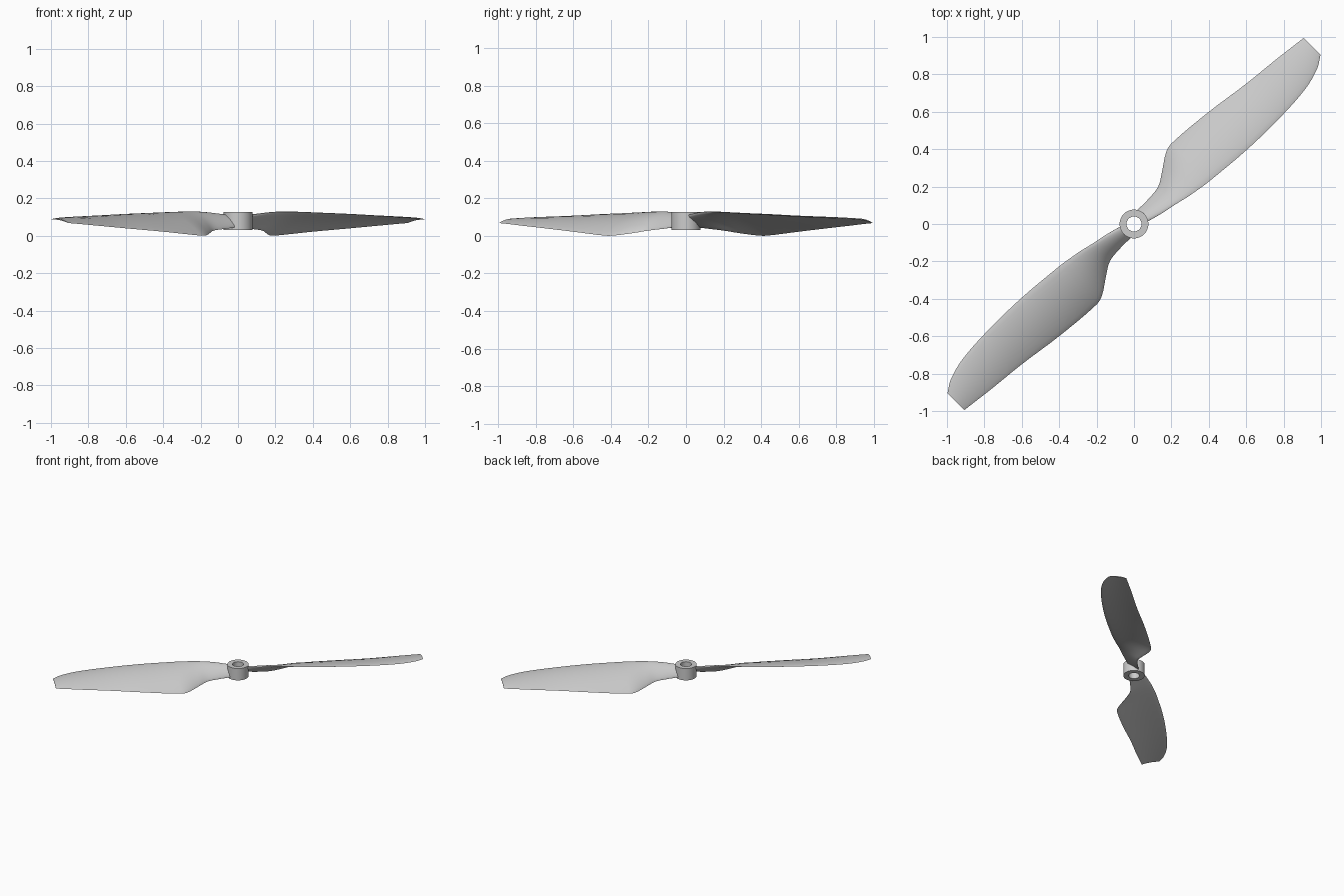
import bpy
import bmesh
import math
from mathutils import Matrix, Vector

cube = bpy.data.objects.get("Cube")
if cube:
    bpy.data.objects.remove(cube, do_unlink=True)

grey = bpy.data.materials.new("light grey plastic")
grey.use_nodes = True
grey.diffuse_color = (0.6, 0.6, 0.6, 1)
grey.node_tree.nodes["Principled BSDF"].inputs["Base Color"].default_value = (0.6, 0.6, 0.6, 1)


def finish(bm, name, angle):
    """Turn a bmesh into a shaded, coloured object."""
    bmesh.ops.recalc_face_normals(bm, faces=bm.faces)
    mesh = bpy.data.meshes.new(name)
    bm.to_mesh(mesh)
    bm.free()
    mesh.materials.append(grey)
    obj = bpy.data.objects.new(name, mesh)
    bpy.context.collection.objects.link(obj)
    bpy.ops.object.select_all(action="DESELECT")
    obj.select_set(True)
    bpy.context.view_layer.objects.active = obj
    bpy.ops.object.shade_smooth_by_angle(angle=math.radians(angle))
    return obj


# Blade stations: radius, trailing offset and height, leading offset and height, thickness
STATIONS = [Vector(s) for s in (
    (.055, -.04, .045, .04, .11, .032),
    (.15, -.04, .036, .066, .122, .03),
    (.233, -.05, .028, .083, .128, .026),
    (.304, -.092, .015, .1, .128, .024),
    (.389, -.148, .002, .115, .126, .022),
    (.445, -.163, .001, .123, .124, .021),
    (.707, -.141, .022, .146, .115, .018),
    (.955, -.106, .04, .15, .105, .014),
    (1.16, -.085, .055, .137, .097, .011),
    (1.28, -.07, .064, .105, .092, .009),
    (1.344, -.062, .068, .066, .088, .007),
)]


def slope(i):
    a, b = STATIONS[max(i - 1, 0)], STATIONS[min(i + 1, len(STATIONS) - 1)]
    return (b - a) / (b[0] - a[0])


def smooth_stations(steps):
    """Cubic interpolation between the blade stations."""
    result = []
    for i in range(len(STATIONS) - 1):
        a, b = STATIONS[i], STATIONS[i + 1]
        span = b[0] - a[0]
        for k in range(steps):
            u = k / steps
            v = 1 - u
            result.append(a * (v * v * (1 + 2 * u)) + b * (u * u * (1 + 2 * v))
                          + slope(i) * (span * u * v * v) - slope(i + 1) * (span * v * u * u))
    return result + [STATIONS[-1]]


def section(station, count=10):
    """Cambered aerofoil loop from trailing edge over the top and back below."""
    radius, trail_t, trail_z, lead_t, lead_z, thick = station
    trail = Vector((radius, trail_t, trail_z))
    chord = Vector((radius, lead_t, lead_z)) - trail
    normal = Vector((0, -chord.z, chord.y)).normalized()
    camber = 0.06 * chord.length
    loop = []
    for k in range(2 * count):
        angle = math.pi * k / count
        along = (1 - math.cos(angle)) / 2
        half = math.sin(angle) * thick / 2 * (0.65 + 0.35 * along)
        lift = 4 * camber * along * (1 - along) + half
        loop.append(trail + chord * along + normal * lift)
    return loop


def make_blade(name, heading):
    bm = bmesh.new()
    # Local y points to the trailing-to-leading side, so mirror it into the world
    turn = Matrix.Rotation(heading, 4, "Z") @ Matrix.Scale(-1, 4, Vector((0, 1, 0)))
    rings = [[bm.verts.new(turn @ p) for p in section(s)] for s in smooth_stations(4)]
    for a, b in zip(rings, rings[1:]):
        for i in range(len(a)):
            j = (i + 1) % len(a)
            bm.faces.new((a[i], a[j], b[j], b[i]))
    bm.faces.new(rings[0])
    bm.faces.new(rings[-1])
    return finish(bm, name, 40)


# Two opposite blades along the diagonal
make_blade("back_left_blade", math.pi / 4)
make_blade("front_right_blade", math.pi * 5 / 4)

# Hub ring with a through hole
SIDES = 48
OUTER, INNER, BOTTOM, TOP = 0.077, 0.04, 0.032, 0.126
bm = bmesh.new()
profile = [(INNER, BOTTOM), (OUTER, BOTTOM), (OUTER, TOP), (INNER, TOP)]
rings = []
for i in range(SIDES):
    a = math.tau * i / SIDES
    rings.append([bm.verts.new((r * math.cos(a), r * math.sin(a), z)) for r, z in profile])
for i, a in enumerate(rings):
    b = rings[(i + 1) % SIDES]
    for k in range(len(profile)):
        n = (k + 1) % len(profile)
        bm.faces.new((a[k], b[k], b[n], a[n]))
finish(bm, "hub", 30)
